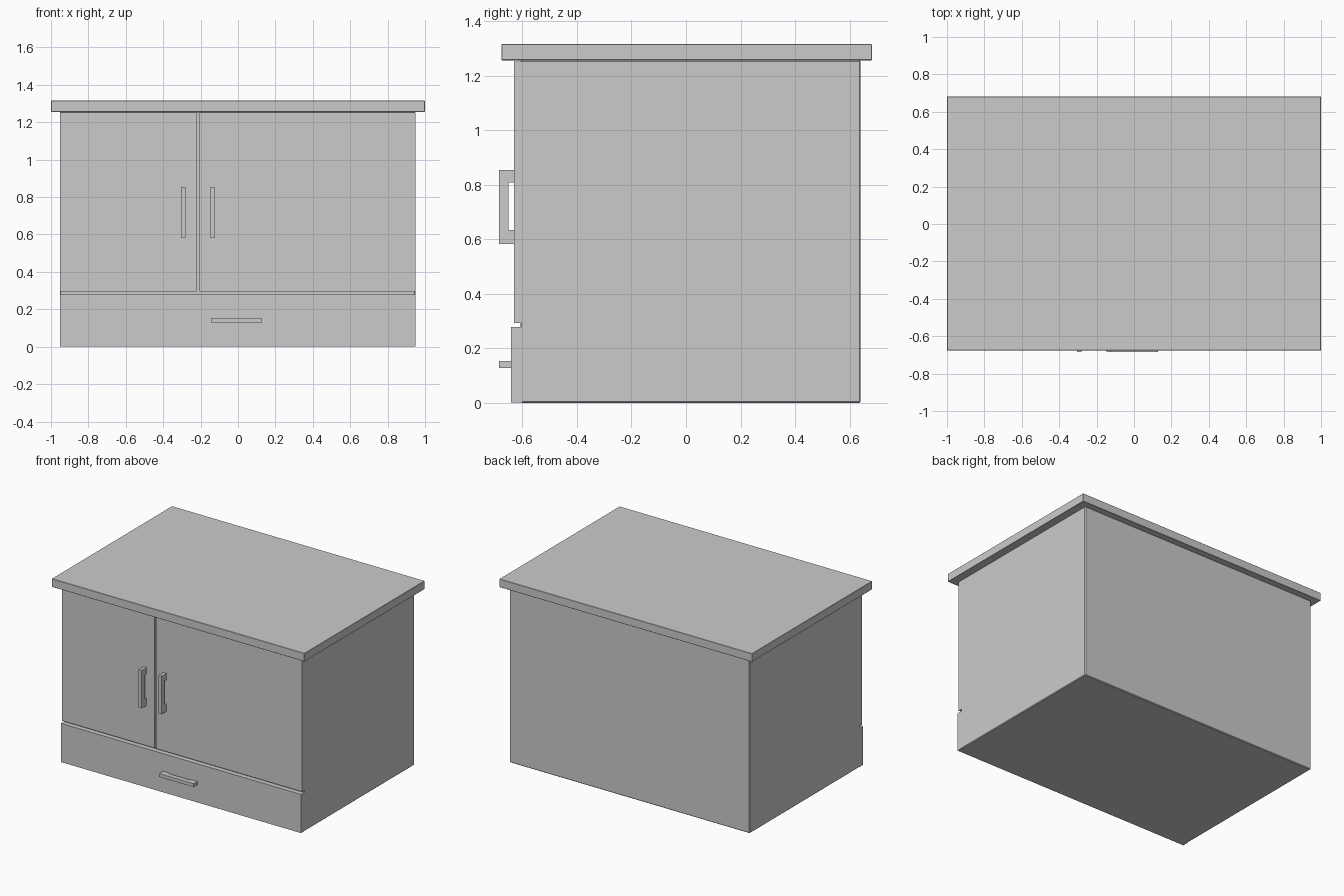
import bpy, bmesh
from mathutils import Matrix

if "Cube" in bpy.data.objects:
    bpy.data.objects.remove(bpy.data.objects["Cube"])


def mesh_object(name, bm):
    bmesh.ops.recalc_face_normals(bm, faces=bm.faces)
    mesh = bpy.data.meshes.new(name)
    bm.to_mesh(mesh)
    bm.free()
    ob = bpy.data.objects.new(name, mesh)
    bpy.context.collection.objects.link(ob)
    return ob


def box(name, x0, x1, y0, y1, z0, z1, bevel=0.0):
    bm = bmesh.new()
    size = Matrix.Diagonal((x1 - x0, y1 - y0, z1 - z0, 1))
    centre = Matrix.Translation(((x0 + x1) / 2, (y0 + y1) / 2, (z0 + z1) / 2))
    bmesh.ops.create_cube(bm, size=1, matrix=centre @ size)
    ob = mesh_object(name, bm)
    if bevel:
        mod = ob.modifiers.new("edge", 'BEVEL')
        mod.width = bevel
        mod.segments = 1
    return ob


def handle(name, along, start, cross, back):
    """C-shaped pull: length runs along x or z, open side faces the panel."""
    length, leg, front, inner, width = 0.272, 0.045, -0.685, -0.651, 0.024
    profile = [(0, back), (0, front), (length, front), (length, back),
               (length - leg, back), (length - leg, inner),
               (leg + 0.007, inner), (leg + 0.007, back)]
    bm = bmesh.new()
    rings = []
    for c in (cross, cross + width):
        pts = [(c, y, start + t) if along == 'z' else (start + t, y, c)
               for t, y in profile]
        rings.append([bm.verts.new(p) for p in pts])
    a, b = rings
    bm.faces.new(a)
    bm.faces.new(b[::-1])
    n = len(profile)
    for i in range(n):
        j = (i + 1) % n
        bm.faces.new((a[i], b[i], b[j], a[j]))
    return mesh_object(name, bm)


# Carcass and overhanging top
box("cabinet_body", -0.953, 0.948, -0.607, 0.64, 0, 1.257, 0.005)
box("top_board", -1, 1, -0.677, 0.682, 1.256, 1.315, 0.002)

# Unequal doors with a narrow gap between them
box("left_door", -0.953, -0.22, -0.63, -0.6, 0.294, 1.252)
box("right_door", -0.207, 0.948, -0.63, -0.6, 0.294, 1.252)

# Drawer front along the bottom
box("drawer_front", -0.953, 0.948, -0.641, -0.6, 0.002, 0.279)

# Pull handles
handle("left_door_handle", 'z', 0.582, -0.306, -0.628)
handle("right_door_handle", 'z', 0.582, -0.148, -0.628)
handle("drawer_handle", 'x', -0.144, 0.129, -0.639)
